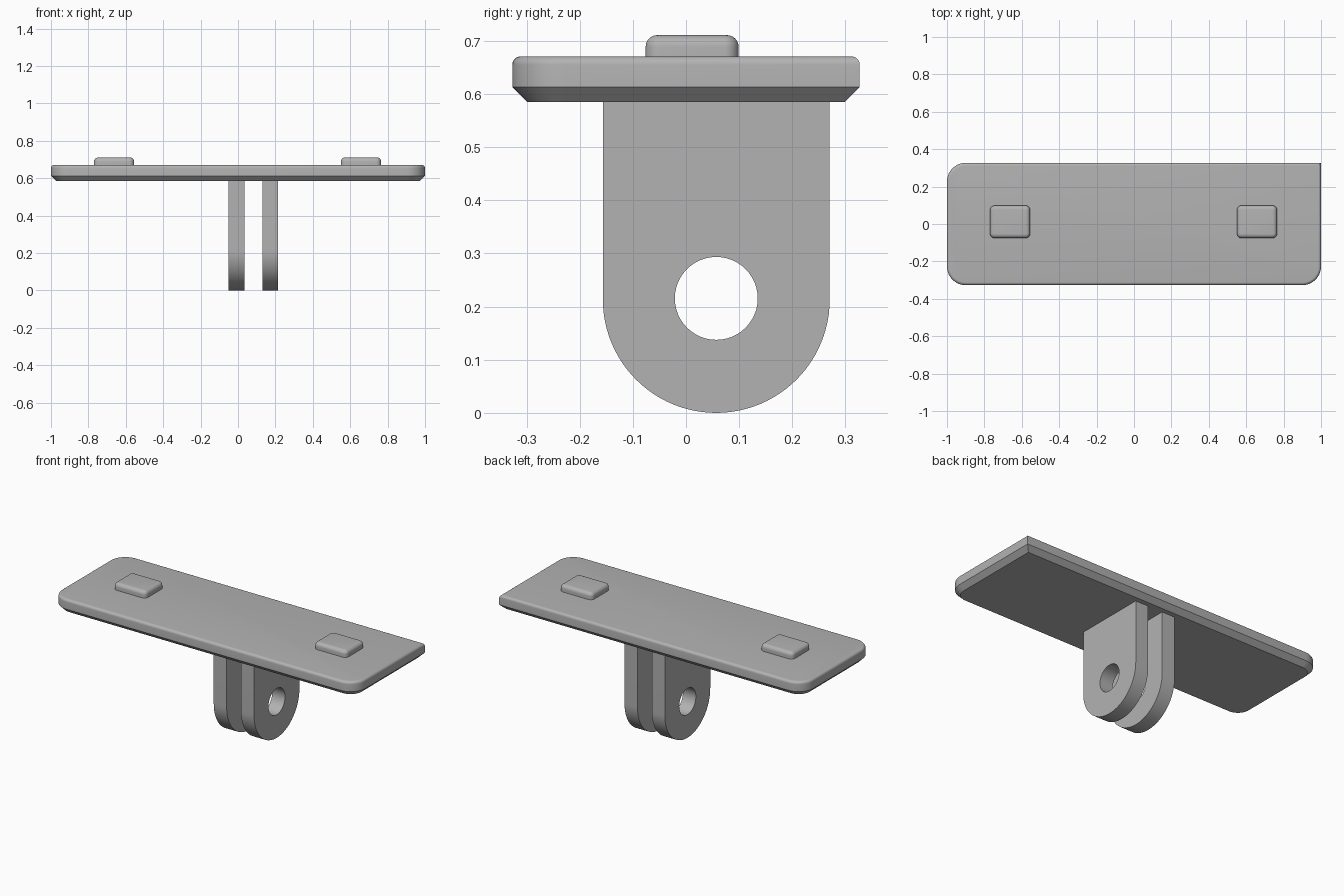
import bpy, bmesh
from math import sin, cos, pi, radians

cube = bpy.data.objects.get("Cube")
if cube:
    bpy.data.objects.remove(cube)

GREY = (0.45, 0.45, 0.45, 1)
grey = bpy.data.materials.new("plain grey")
grey.use_nodes = True
grey.diffuse_color = GREY
grey.node_tree.nodes["Principled BSDF"].inputs["Base Color"].default_value = GREY


def finish(name, bm):
    bmesh.ops.recalc_face_normals(bm, faces=bm.faces)
    mesh = bpy.data.meshes.new(name)
    bm.to_mesh(mesh)
    bm.free()
    mesh.materials.append(grey)
    obj = bpy.data.objects.new(name, mesh)
    bpy.context.collection.objects.link(obj)
    bpy.ops.object.select_all(action="DESELECT")
    obj.select_set(True)
    bpy.context.view_layer.objects.active = obj
    bpy.ops.object.shade_smooth_by_angle(angle=radians(30))
    return obj


def arc(cx, cy, r, start, end, steps):
    angles = [start + (end - start) * i / steps for i in range(steps + 1)]
    return [(cx + r * cos(a), cy + r * sin(a)) for a in angles]


def rounded_rect(x0, x1, y0, y1, radii, inset):
    """Outline from the +x +y corner, counter-clockwise; radius 0 is sharp."""
    corners = [(x1, y1, 1, 1), (x0, y1, -1, 1), (x0, y0, -1, -1), (x1, y0, 1, -1)]
    points = []
    for i, ((x, y, sx, sy), r) in enumerate(zip(corners, radii)):
        if r == 0:
            points.append((x - sx * inset, y - sy * inset))
        else:
            points += arc(x - sx * r, y - sy * r, r - inset,
                          i * pi / 2, (i + 1) * pi / 2, 10)
    return points


def fillet(top, r, steps=6):
    """Layers (inset, z) rounding over the top edge."""
    return [(r * (1 - cos(a)), top - r + r * sin(a))
            for a in (pi / 2 * i / steps for i in range(steps + 1))]


def layered_slab(name, bounds, radii, layers):
    bm = bmesh.new()
    rings = [[bm.verts.new((x, y, z)) for x, y in rounded_rect(*bounds, radii, inset)]
             for inset, z in layers]
    for low, high in zip(rings, rings[1:]):
        for i in range(len(low)):
            j = (i + 1) % len(low)
            bm.faces.new((low[i], low[j], high[j], high[i]))
    bm.faces.new(rings[0][::-1])
    bm.faces.new(rings[-1])
    return finish(name, bm)


# Plate: chamfered below, rounded above, one square corner
layered_slab("mounting_plate", (-1, 1, -0.327, 0.327), (0, 0.1, 0.1, 0.1),
             [(0.028, 0.585), (0, 0.613)] + fillet(0.671, 0.016))

# Raised pads on top
for side, x0 in (("right", -0.77), ("left", 0.55)):
    layered_slab(side + "_pad", (x0, x0 + 0.215, -0.076, 0.099), (0.026,) * 4,
                 [(0, 0.66)] + fillet(0.711, 0.022))


# Prongs: round-ended tabs with a bolt hole
def prong(name, x0, thickness=0.085, cy=0.057, cz=0.2135, r=0.2135, hole=0.078):
    bm = bmesh.new()
    outer = arc(cy, cz, r, pi, 2 * pi, 48) + [(cy + r, 0.595), (cy - r, 0.595)]
    inner = arc(cy, cz + 0.002, hole, 0, 2 * pi, 48)[:-1]
    edges = []
    for loop in (outer, inner):
        verts = [bm.verts.new((x0, y, z)) for y, z in loop]
        edges += [bm.edges.new((v, verts[i - 1])) for i, v in enumerate(verts)]
    bmesh.ops.triangle_fill(bm, edges=edges, use_beauty=True)
    moved = bmesh.ops.extrude_face_region(bm, geom=bm.faces[:], use_keep_orig=True)
    bmesh.ops.translate(bm, vec=(thickness, 0, 0),
                        verts=[g for g in moved["geom"] if isinstance(g, bmesh.types.BMVert)])
    return finish(name, bm)


prong("right_prong", -0.05)
prong("left_prong", 0.13)
